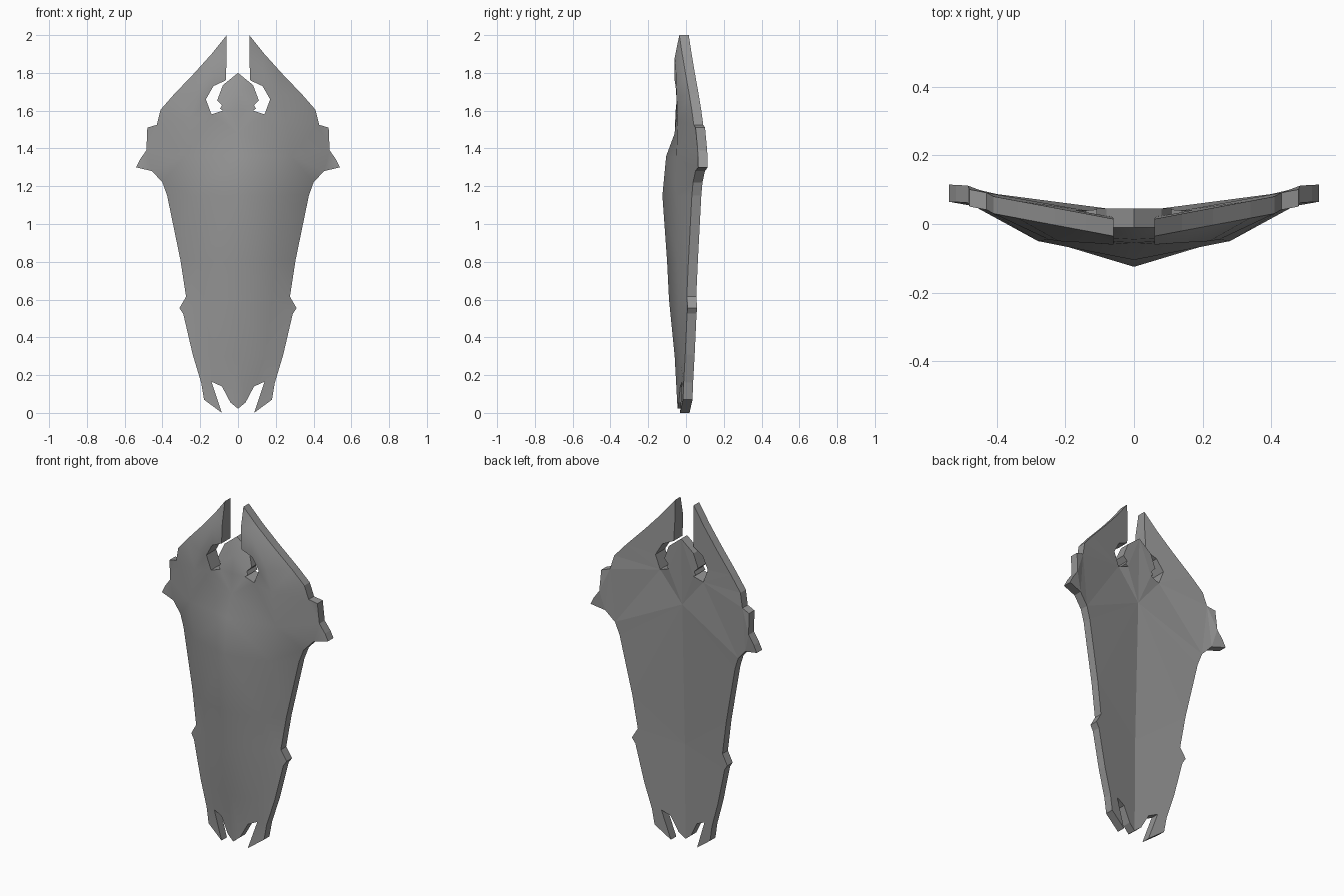
import bpy
import bmesh
from mathutils import Vector
from mathutils.geometry import delaunay_2d_cdt

old = bpy.data.objects.get("Cube")
if old:
    bpy.data.objects.remove(old, do_unlink=True)

THICKNESS = 0.05

# Half outline (x, z) from the crest tip, around the horn and flank, to the bottom tip
crest = [(0, 1.8), (.08, 1.735), (.11, 1.655), (.085, 1.63), (.095, 1.61), (.08, 1.6)]
notch = [(.14, 1.58), (.17, 1.66), (.13, 1.73), (.065, 1.76), (.06, 1.88)]
horn = [(.06, 2), (.14, 1.9), (.23, 1.8), (.34, 1.685), (.41, 1.605)]
wing = [(.43, 1.525), (.48, 1.51), (.485, 1.39), (.52, 1.34), (.54, 1.3), (.455, 1.28), (.4, 1.22)]
flank = [(.375, 1.15), (.305, .81), (.275, .615), (.31, .555), (.29, .525), (.24, .31), (.195, .16)]
foot = [(.18, .07), (.085, 0), (.14, .165), (.085, .14), (.04, .055), (0, .022)]
outline = crest + notch + horn + wing + flank + foot

# Depth of the front edge where it differs from the plate thickness
crest_front = [-.01, -.01, -.03, -.04, -.045, -.05]
notch_front = [-.05, -.05, -.055, -.06, -.06]

# Raised front: centre ridge and shoulder line (x, z, y)
ridge = [(0, 1.7, -.045), (0, 1.6, -.055), (0, 1.48, -.06), (0, 1.36, -.105),
         (0, 1.15, -.125), (0, .8, -.1), (0, .6, -.09), (0, .3, -.06)]
shoulder = [(.13, 1.84, -.055), (.22, 1.68, -.05), (.25, 1.55, -.045), (.28, 1.36, -.05),
            (.25, 1.15, -.05), (.2, .8, -.045), (.18, .6, -.04), (.14, .3, -.035)]

# Back: points on the centre line
spine = [(0, 1.41, .035), (0, .58, .01)]
SPINE_DEPTH = [(0, .005), (.6, .01), (1.2, .022), (1.4, .035), (1.6, .015), (2, .005)]


def back_depth(x, z):
    """Shallow V-shaped back that opens towards the rear."""
    for (z0, y0), (z1, y1) in zip(SPINE_DEPTH, SPINE_DEPTH[1:]):
        if z <= z1:
            return y0 + (y1 - y0) * (z - z0) / (z1 - z0) + .16 * x


def chain(start, end):
    return [(i, i + 1) for i in range(start, end)]


def add_skin(bm, rim, inner, edges, flip, smooth):
    """Fill the outline with triangles through the given inner points."""
    points = [(x, z) for x, z in outline] + [(x, z) for x, z, y in inner]
    verts = rim + [bm.verts.new((x, y, z)) for x, z, y in inner]
    result = delaunay_2d_cdt([Vector(p) for p in points], edges, [], 1, 1e-5)
    for tri in result[2]:
        corners = [verts[result[3][i][0]] for i in tri]
        face = bm.faces.new(corners[::-1] if flip else corners)
        face.smooth = smooth


count = len(outline)
last = count - 1
back_y = [back_depth(x, z) for x, z in outline]
front_y = [y - THICKNESS for y in back_y]
front_y[:len(crest) + len(notch)] = crest_front + notch_front
back_y[:len(crest)] = [.045] * len(crest)

bm = bmesh.new()
front_rim = [bm.verts.new((x, y, z)) for (x, z), y in zip(outline, front_y)]
back_rim = [bm.verts.new((x, y, z)) for (x, z), y in zip(outline, back_y)]
rim_edges = chain(0, last)

# Front skin with ridge and shoulder creases
ridge_end = count + len(ridge) - 1
front_edges = rim_edges + [(0, count), (ridge_end, last)] + chain(count, ridge_end)
front_edges += chain(ridge_end + 1, ridge_end + len(shoulder))
add_skin(bm, front_rim, ridge + shoulder, front_edges, False, True)

# Back skin with a raised wedge behind the crest
back_edges = rim_edges + [(0, count), (count, count + 1), (count + 1, last)]
back_edges += [(count, len(crest) - 1), (count, len(crest))]
add_skin(bm, back_rim, spine, back_edges, True, False)

# Side walls
for a, b in rim_edges:
    bm.faces.new((front_rim[a], front_rim[b], back_rim[b], back_rim[a]))
bmesh.ops.recalc_face_normals(bm, faces=bm.faces)

# Sharp rim between front, walls and back
for edge in bm.edges:
    if len(edge.link_faces) == 2 and edge.calc_face_angle() > .9:
        edge.smooth = False

mesh = bpy.data.meshes.new("shield_plate")
bm.to_mesh(mesh)
bm.free()
shield = bpy.data.objects.new("shield_plate", mesh)
bpy.context.collection.objects.link(shield)

# Mirror the half across the centre
mirror = shield.modifiers.new("mirror", "MIRROR")
mirror.use_clip = True
mirror.merge_threshold = .0005

# Steel grey
grey = bpy.data.materials.new("steel_grey")
grey.use_nodes = True
colour = (.3, .3, .3, 1)
grey.diffuse_color = colour
grey.node_tree.nodes["Principled BSDF"].inputs["Base Color"].default_value = colour
mesh.materials.append(grey)
